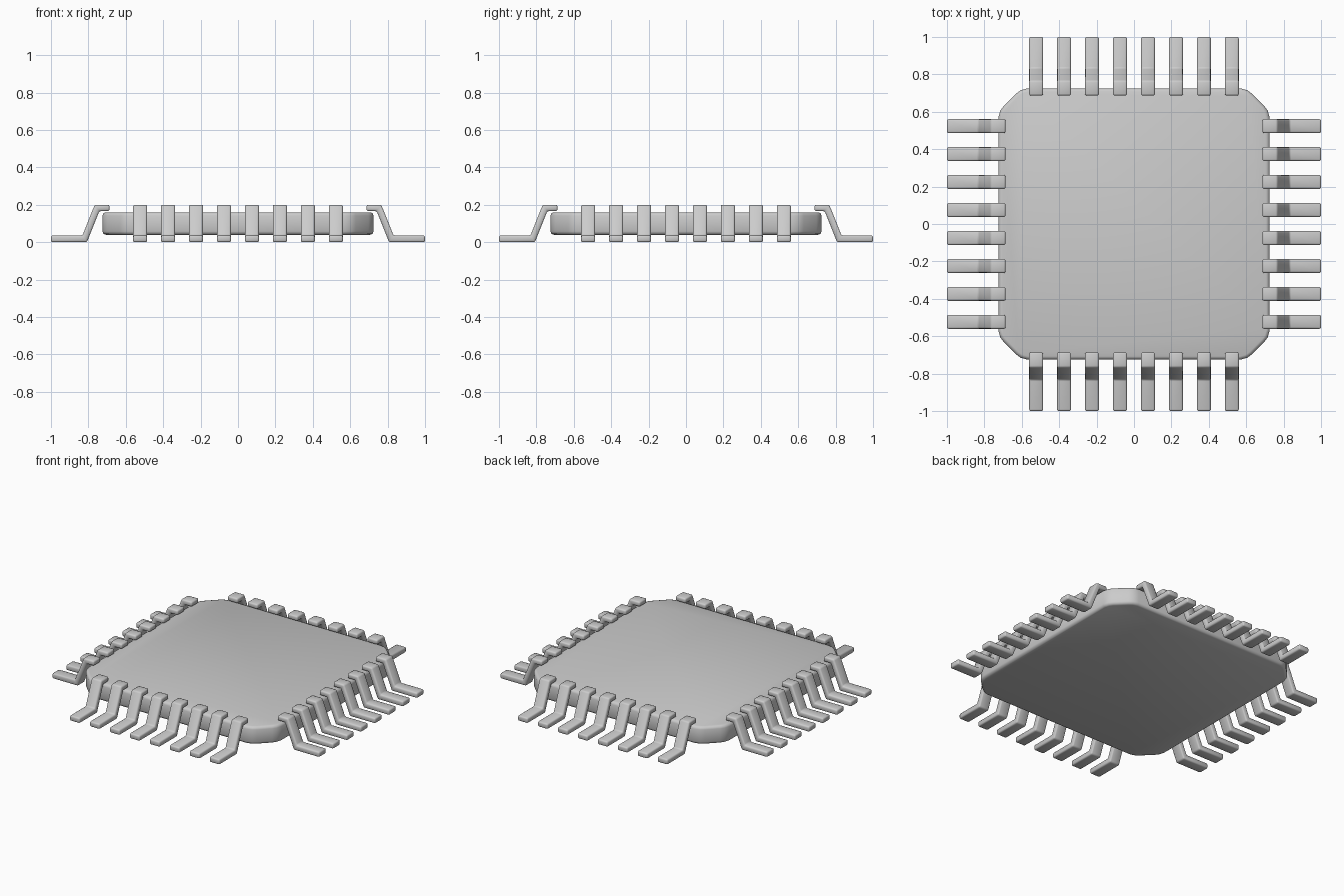
import bpy, bmesh, math
from mathutils import Matrix, Vector

if "Cube" in bpy.data.objects:
    bpy.data.objects.remove(bpy.data.objects["Cube"])


def prism(pts, depth, to_axes):
    """Extrude a closed 2D profile; to_axes maps (u, v, w) to xyz."""
    bm = bmesh.new()
    face = bm.faces.new([bm.verts.new(to_axes(u, v, 0)) for u, v in pts])
    ext = bmesh.ops.extrude_face_region(bm, geom=[face])
    top = [g for g in ext["geom"] if isinstance(g, bmesh.types.BMVert)]
    bmesh.ops.translate(bm, verts=top, vec=Vector(to_axes(0, 0, depth)))
    bmesh.ops.recalc_face_normals(bm, faces=bm.faces)
    return bm


def to_mesh(bm, name):
    bmesh.ops.recalc_face_normals(bm, faces=bm.faces)
    me = bpy.data.meshes.new(name)
    bm.to_mesh(me)
    bm.free()
    me.polygons.foreach_set("use_smooth", [True] * len(me.polygons))
    return me


def add(me, name):
    ob = bpy.data.objects.new(name, me)
    bpy.context.collection.objects.link(ob)
    return ob


# Chip body: square slab with softened corner chamfers and rounded rims
corner = [(0.725, 0.57), (0.715, 0.606), (0.697, 0.63),
          (0.63, 0.697), (0.606, 0.715), (0.57, 0.725)]
outline = []
for k in range(4):
    c, s = round(math.cos(k * math.pi / 2)), round(math.sin(k * math.pi / 2))
    outline += [(c * x - s * y, s * x + c * y) for x, y in corner]
bm = prism(outline, 0.12, lambda u, v, w: (u, v, w))
bmesh.ops.translate(bm, verts=bm.verts, vec=(0, 0, 0.04))
rims = [e for e in bm.edges if abs(e.verts[0].co.z - e.verts[1].co.z) < 1e-5]
bmesh.ops.bevel(bm, geom=rims, offset=0.018, segments=2, profile=0.5,
                affect='EDGES')
add(to_mesh(bm, "chip_body"), "chip_body")

# Gull-wing lead: flat tab over the body rim, slope, flat foot
profile = [(0.687, 0.167), (0.741, 0.167), (0.808, 0.0), (1.0, 0.0),
           (1.0, 0.036), (0.832, 0.036), (0.766, 0.2), (0.687, 0.2)]
bm = prism(profile, 0.075, lambda u, v, w: (u, w, v))
bmesh.ops.translate(bm, verts=bm.verts, vec=(0, -0.0375, 0))
bmesh.ops.bevel(bm, geom=list(bm.edges), offset=0.009, segments=2,
                profile=0.5, affect='EDGES')
lead_mesh = to_mesh(bm, "lead")

# Eight leads on each of the four sides
for side, label in enumerate(("right", "back", "left", "front")):
    turn = Matrix.Rotation(side * math.pi / 2, 4, 'Z')
    for i in range(8):
        ob = add(lead_mesh, f"{label}_lead_{i + 1}")
        ob.matrix_world = turn @ Matrix.Translation((0, (i - 3.5) * 0.1495, 0))
